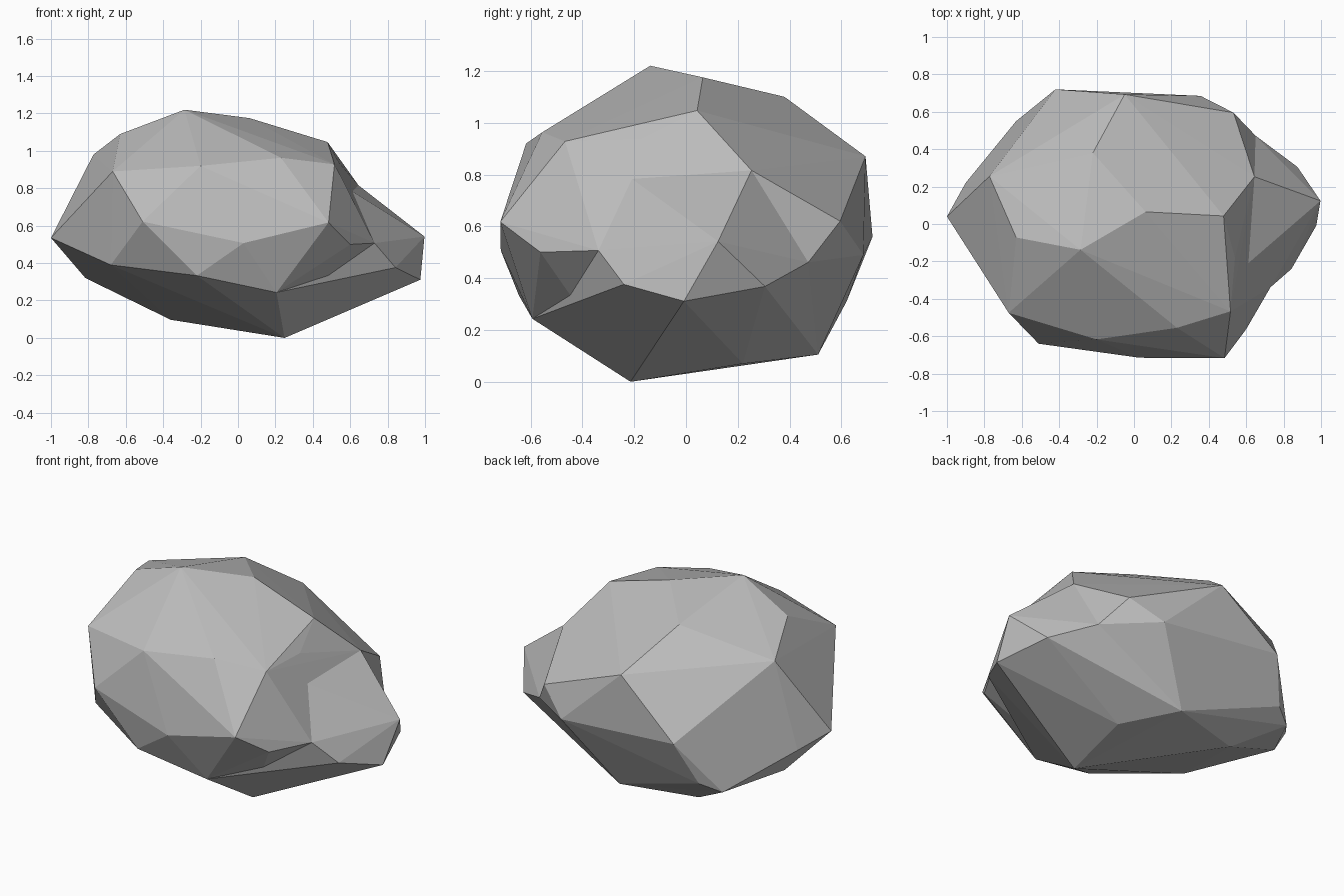
import bpy
import bmesh

if "Cube" in bpy.data.objects:
    bpy.data.objects.remove(bpy.data.objects["Cube"])

# Corner points of the boulder, grouped by region
crown = [(-.286, -.138, 1.22), (.062, .065, 1.175), (-.22, .38, 1.1), (-.63, -.072, 1.09),
         (.479, .043, 1.047), (-.773, .255, .98)]
front = [(-.67, -.475, .89), (-.2, -.617, .92), (.23, -.555, .963), (.516, -.467, .928),
         (.54, -.18, .936), (-.51, -.64, .622), (.03, -.715, .507), (.484, -.717, .617),
         (.6, -.562, .5), (-.22, -.645, .333), (-.68, -.39, .39)]
back = [(-1, .04, .535), (-.9, .22, .46), (-.816, .223, .32), (-.63, .55, .26),
        (-.52, .62, .31), (-.42, .72, .56), (-.05, .693, .87), (.356, .685, .49),
        (.532, .595, .62), (-.36, .39, .097)]
# Corners where the side bulge grows out of the boulder
seam = [(.644, .253, .816), (.607, -.213, .786), (.73, -.338, .507), (.206, -.593, .243),
        (.249, -.214, 0), (.3, .22, .07), (.087, .51, .105), (.65, .472, .461)]
bulge_tip = [(.997, .124, .542), (.975, -.008, .311), (.874, .305, .368), (.842, -.24, .376)]
core = [(0, 0, .5)]

stone = bpy.data.materials.new("grey stone")
stone.diffuse_color = (.5, .5, .5, 1)
stone.use_nodes = True
stone.node_tree.nodes["Principled BSDF"].inputs["Base Color"].default_value = stone.diffuse_color


def hull(name, points):
    """Flat-faceted convex stone around the points."""
    bm = bmesh.new()
    for p in points:
        bm.verts.new(p)
    res = bmesh.ops.convex_hull(bm, input=bm.verts[:])
    loose = {v for v in res["geom_interior"] + res["geom_unused"]
             if isinstance(v, bmesh.types.BMVert)}
    loose |= {v for v in bm.verts if not v.link_faces}
    bmesh.ops.delete(bm, geom=list(loose), context='VERTS')
    bmesh.ops.recalc_face_normals(bm, faces=bm.faces[:])
    mesh = bpy.data.meshes.new(name)
    bm.to_mesh(mesh)
    bm.free()
    mesh.materials.append(stone)
    obj = bpy.data.objects.new(name, mesh)
    bpy.context.collection.objects.link(obj)
    return obj


# Main boulder and its side bulge, merged into one skin
boulder = hull("boulder", crown + front + back + seam)
bulge = hull("side_bulge", seam + bulge_tip + core)
bulge.hide_render = True
mod = boulder.modifiers.new("merge_bulge", 'BOOLEAN')
mod.operation = 'UNION'
mod.solver = 'EXACT'
mod.object = bulge
bpy.context.view_layer.objects.active = boulder
bpy.ops.object.modifier_apply(modifier=mod.name)
bpy.data.objects.remove(bulge)
